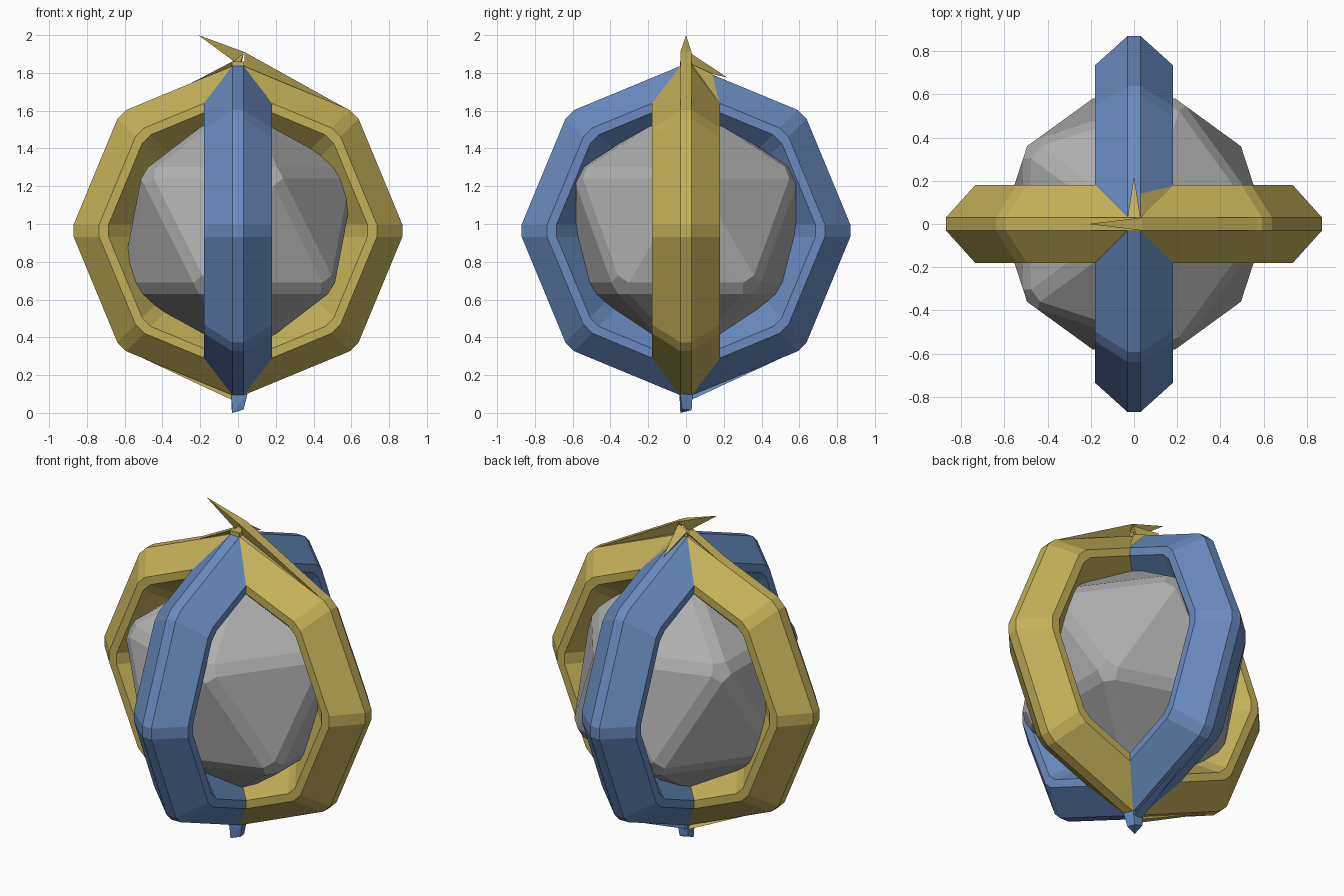
import bpy, bmesh, math
from mathutils import Matrix, Vector

if "Cube" in bpy.data.objects:
    bpy.data.objects.remove(bpy.data.objects["Cube"])

CZ = 0.965                      # height of the shared centre
D = 0.033                       # half length of the chamfer at each ring corner
TAN = math.tan(math.radians(22.5))
# ring cross-section: radius, half width
SECTION = [(0.87, 0.03), (0.735, 0.18), (0.685, 0.18), (0.55, 0.03),
           (0.55, -0.03), (0.685, -0.18), (0.735, -0.18), (0.87, -0.03)]


def material(name, rgb):
    m = bpy.data.materials.new(name)
    m.diffuse_color = (*rgb, 1)
    m.use_nodes = True
    m.node_tree.nodes["Principled BSDF"].inputs["Base Color"].default_value = m.diffuse_color
    return m


gold = material("gold", (0.55, 0.44, 0.10))
blue = material("blue", (0.145, 0.26, 0.53))
grey = material("grey", (0.42, 0.42, 0.42))


def finish(name, bm, mat):
    bmesh.ops.recalc_face_normals(bm, faces=bm.faces)
    me = bpy.data.meshes.new(name)
    bm.to_mesh(me)
    bm.free()
    me.materials.append(mat)
    ob = bpy.data.objects.new(name, me)
    bpy.context.collection.objects.link(ob)
    return ob


def half_ring(bm, turn):
    """Half of an octagonal ring, mitred at top and bottom against the other ring."""
    rows = [[Vector((abs(w), w, r - (abs(w) - D) * TAN)) for r, w in SECTION]]
    for deg in (45, 0, -45):
        a = math.radians(deg)
        out, along = Vector((math.cos(a), 0, math.sin(a))), Vector((-math.sin(a), 0, math.cos(a)))
        for s in (1, -1):
            rows.append([out * r + along * D * s + Vector((0, w, 0)) for r, w in SECTION])
    rows.append([Vector((p.x, p.y, -p.z)) for p in rows[0]])
    rot = Matrix.Translation((0, 0, CZ)) @ Matrix.Rotation(math.radians(turn), 4, 'Z')
    vs = [[bm.verts.new(rot @ p) for p in row] for row in rows]
    n = len(SECTION)
    for a, b in zip(vs, vs[1:]):
        for i in range(n):
            j = (i + 1) % n
            bm.faces.new((a[i], a[j], b[j], b[i]))


def solid(bm, pts):
    """Closed convex piece around a few points."""
    vs = [bm.verts.new(p) for p in pts]
    res = bmesh.ops.convex_hull(bm, input=vs)
    loose = [v for v in res["geom_interior"] if isinstance(v, bmesh.types.BMVert)]
    bmesh.ops.delete(bm, geom=loose, context='VERTS')


def block(h, z0, z1):
    return [(x, y, z) for x in (-h, h) for y in (-h, h) for z in (z0, z1)]


# the two crossing rings
for name, mat, turns in (("gold_ring", gold, (0, 180)), ("blue_ring", blue, (90, 270))):
    bm = bmesh.new()
    for t in turns:
        half_ring(bm, t)
    finish(name, bm, mat)

# faceted core with chamfered edges
bm = bmesh.new()
bmesh.ops.create_icosphere(bm, subdivisions=1, radius=0.70)
bmesh.ops.bevel(bm, geom=bm.edges[:], offset=0.038, segments=1, affect='EDGES')
bmesh.ops.translate(bm, verts=bm.verts, vec=(0, 0, CZ))
finish("core", bm, grey)

# pointed finial on top
bm = bmesh.new()
solid(bm, block(0.032, 1.81, 1.86))
solid(bm, [(-0.21, 0, 2.0), (0.035, -0.03, 1.91), (0.035, 0.03, 1.91), (-0.02, 0, 1.86)])
solid(bm, [(0.59, -0.03, 1.602), (0.59, 0.03, 1.602), (0.035, 0.03, 1.91),
           (0.035, -0.03, 1.91), (0.035, 0, 1.83)])
solid(bm, [(-0.25, -0.03, 1.745), (-0.25, 0.03, 1.745), (-0.03, -0.03, 1.86),
           (-0.03, 0.03, 1.86), (-0.03, 0, 1.82)])
solid(bm, [(0, 0.22, 1.775), (-0.03, 0.03, 1.87), (0.03, 0.03, 1.9), (0, 0.03, 1.82)])
solid(bm, [(0.03, 0.14, 1.795), (0.18, 0.175, 1.645), (0.03, 0.03, 1.845), (0.04, 0.04, 1.81)])
finish("top_finial", bm, gold)

# small knot under the rings
bm = bmesh.new()
solid(bm, block(0.032, 0.07, 0.12))
solid(bm, [(-0.03, -0.03, 0.0), (0.03, -0.02, 0.02), (0.02, 0.03, 0.015), (-0.035, 0.03, 0.03),
           (-0.035, -0.035, 0.1), (0.05, -0.03, 0.1), (0.035, 0.035, 0.1), (-0.035, 0.035, 0.1)])
solid(bm, [(0, 0.59, 0.33), (-0.03, 0.03, 0.07), (0.03, 0.03, 0.07), (0, 0.03, 0.1)])
finish("bottom_knot", bm, blue)
bm = bmesh.new()
solid(bm, [(-0.59, 0, 0.33), (-0.035, -0.03, 0.07), (-0.035, 0.03, 0.07), (-0.03, 0, 0.1)])
finish("bottom_sliver", bm, gold)
